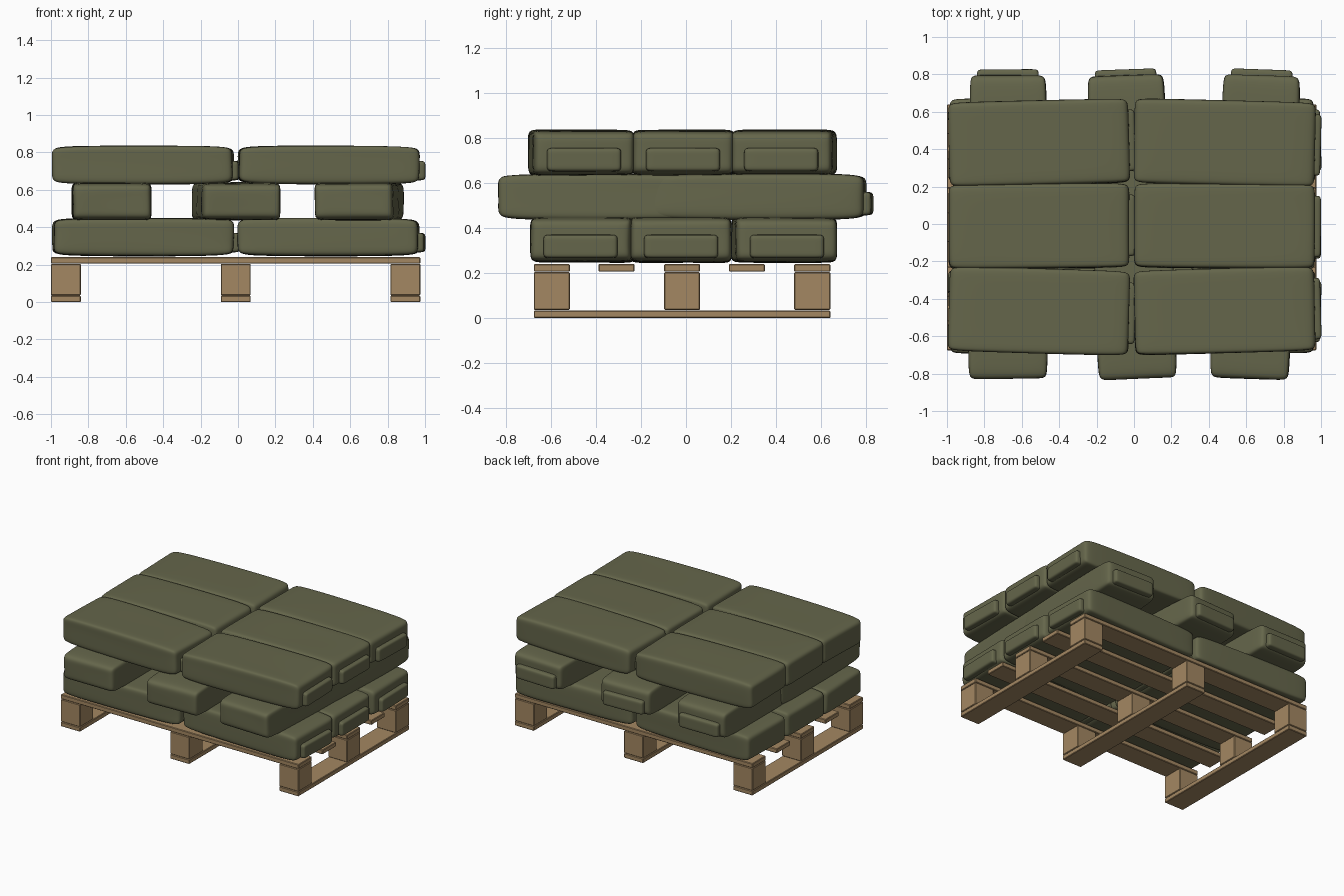
import bpy
import bmesh
import random
from math import radians
from mathutils import Matrix, Vector

random.seed(4)
old = bpy.data.objects.get("Cube")
if old:
    bpy.data.objects.remove(old)


def material(name, rgb):
    mat = bpy.data.materials.new(name)
    mat.use_nodes = True
    mat.diffuse_color = (*rgb, 1)
    mat.node_tree.nodes["Principled BSDF"].inputs["Base Color"].default_value = (*rgb, 1)
    return mat


wood = material("pallet wood", (0.37, 0.245, 0.122))
canvas = material("olive canvas", (0.13, 0.133, 0.07))


def finish(name, bm, mat):
    mesh = bpy.data.meshes.new(name)
    bm.to_mesh(mesh)
    bm.free()
    mesh.materials.append(mat)
    obj = bpy.data.objects.new(name, mesh)
    bpy.context.collection.objects.link(obj)
    return obj


def plank(name, x, y, z):
    """Box spanning three (low, high) ranges, with softened edges."""
    bm = bmesh.new()
    bmesh.ops.create_cube(bm, size=1)
    for v in bm.verts:
        v.co = [low + (c + 0.5) * (high - low) for c, (low, high) in zip(v.co, (x, y, z))]
    bmesh.ops.bevel(bm, geom=bm.edges[:], offset=0.004, segments=1, affect='EDGES')
    finish(name, bm, wood)


def cushion(bm, center, size, inset, pinch, wobble=0):
    """Add a rounded box cage whose +x and -x ends are thinner than its middle."""
    part = bmesh.new()
    bmesh.ops.create_cube(part, size=2)
    bmesh.ops.subdivide_edges(part, edges=part.edges[:], cuts=2, use_grid_fill=True)
    for v in part.verts:
        outer = [abs(c) > 0.9 for c in v.co]
        co = Vector([(1 if c > 0 else -1) * (s / 2 - (0 if out else gap))
                     for c, s, gap, out in zip(v.co, size, inset, outer)])
        if outer[0]:
            co.z *= pinch
            co.y *= 0.97
        v.co = co + Vector(center) + Vector([random.uniform(-wobble, wobble) for _ in range(3)])
    mesh = bpy.data.meshes.new("cushion")
    part.to_mesh(mesh)
    part.free()
    bm.from_mesh(mesh)
    bpy.data.meshes.remove(mesh)


def sack(name, x, y, z, width, angle):
    """Stuffed sack with a folded flap on its local +x end."""
    bm = bmesh.new()
    cushion(bm, (0, 0, 0), (0.965, width, 0.205), (0.08, 0.05, 0.05), 0.86, 0.004)
    cushion(bm, (0.475, 0, -0.03), (0.08, 0.33, 0.105), (0.02, 0.04, 0.03), 0.9)
    bm.transform(Matrix.Translation((x, y, z)) @ Matrix.Rotation(radians(angle), 4, 'Z'))
    obj = finish(name, bm, canvas)
    obj.data.shade_smooth()
    sub = obj.modifiers.new("soft", 'SUBSURF')
    sub.levels = sub.render_levels = 3


# Pallet: runners and blocks along y, deck boards along x
columns = {"left": (0.815, 0.975), "middle": (-0.092, 0.068), "right": (-1.0, -0.84)}
rows = {"front": (-0.675, -0.515), "centre": (-0.097, 0.062), "back": (0.48, 0.64)}
for side, xs in columns.items():
    plank(f"runner_{side}", xs, (-0.675, 0.64), (0, 0.034))
    for row, ys in rows.items():
        plank(f"block_{row}_{side}", xs, ys, (0.036, 0.204))
boards = dict(rows, front_inner=(-0.388, -0.228), back_inner=(0.19, 0.35))
for row, ys in boards.items():
    plank(f"deck_board_{row}", (-1.0, 0.975), ys, (0.206, 0.24))

# Bottom and top layers: two columns of three sacks lying along x
layers = {"bottom": (0.348, (-0.455, -0.025, 0.435), -1), "top": (0.733, (-0.465, -0.01, 0.435), 1)}
for layer, (z, ys, turn) in layers.items():
    for side, x, spin in (("right", -0.508, 1), ("left", 0.484, -1)):
        for row, y, tilt in zip(("front", "middle", "back"), ys, (-1.5, 0.4, 1.5)):
            sack(f"{layer}_sack_{row}_{side}", x, y, z, 0.455, tilt * spin * turn)

# Middle layer: three rows of two overlapping sacks lying along y
for row, x_front, x_back, tilt in (("right", -0.676, -0.672, 0.3),
                                   ("middle", 0.005, -0.028, 2), ("left", 0.634, 0.666, -2)):
    sack(f"middle_sack_{row}_front", x_front, -0.345, 0.538, 0.425, 90 + tilt)
    sack(f"middle_sack_{row}_back", x_back, 0.312, 0.538, 0.415, 90 + tilt)
